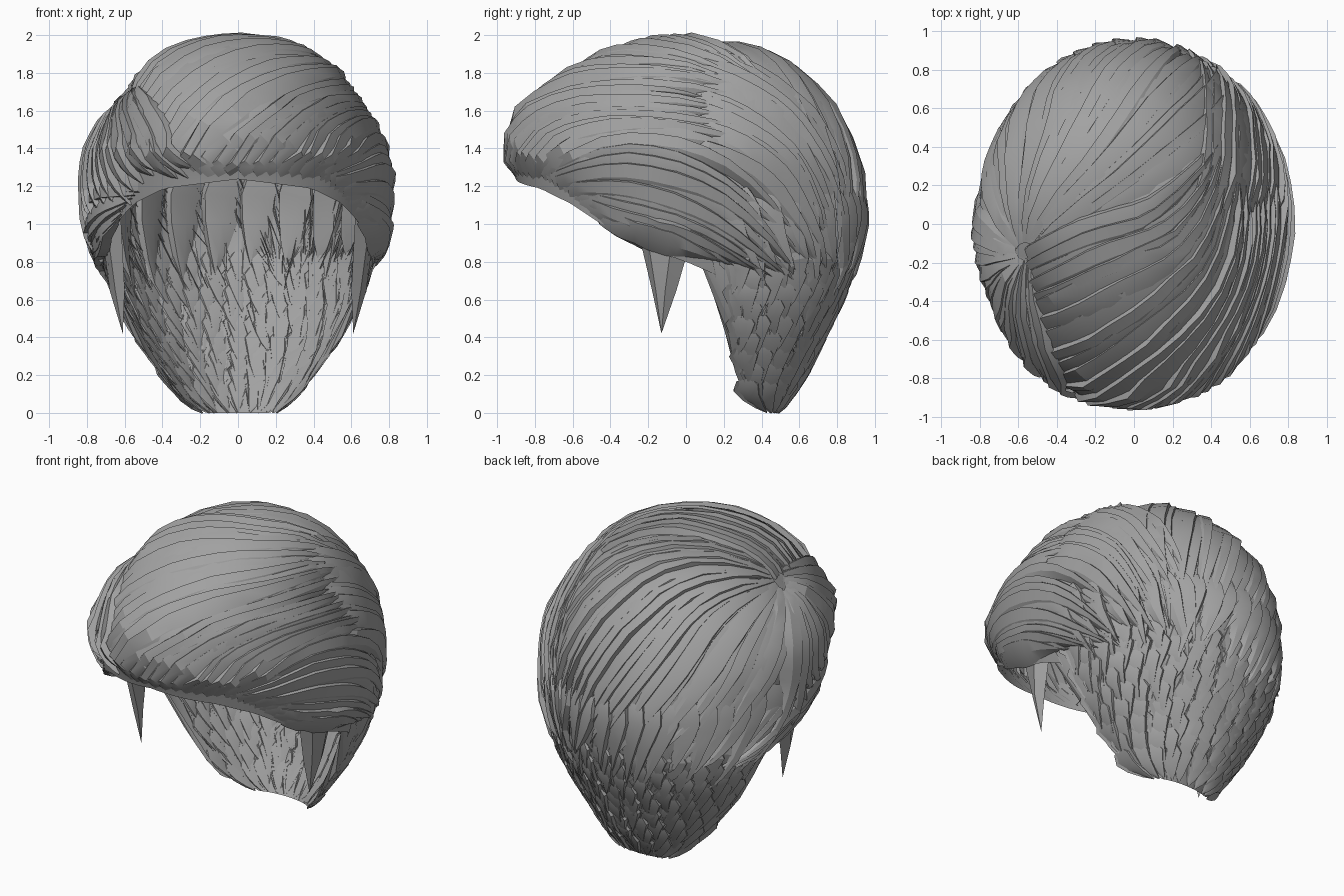
import bpy, bmesh, math, random
from mathutils import Vector
from mathutils.bvhtree import BVHTree

random.seed(4)
cube = bpy.data.objects.get("Cube")
if cube:
    bpy.data.objects.remove(cube)

hair = bpy.data.materials.new("grey hair")
hair.use_nodes = True
GREY = (0.36, 0.36, 0.36, 1)
hair.diffuse_color = GREY
hair.node_tree.nodes["Principled BSDF"].inputs["Base Color"].default_value = GREY

# Head outline by height: z, half width, front depth, back depth, centre y
OUTLINE = [(0, .21, .2, .49, .42), (.1, .33, .3, .57, .3), (.2, .41, .4, .64, .25),
           (.4, .56, .6, .74, .21), (.6, .67, .7, .84, .2), (.8, .74, .78, .91, .18),
           (1, .79, .86, .96, .03), (1.27, .8, .93, .94, 0), (1.4, .78, .98, .9, 0),
           (1.6, .68, .88, .81, 0), (1.8, .53, .63, .62, 0), (1.9, .38, .43, .47, 0),
           (1.95, .22, .24, .26, 0), (1.975, 0, 0, 0, 0)]
CROWN_TOP = OUTLINE[-1][0]
# Lower edge of the hair by angle from the front
EDGE = [(0, 1.25), (30, 1.2), (45, 1.12), (60, .98), (75, .84), (88, .74),
        (92, .12), (110, .03), (125, 0), (180, 0)]


def lookup(table, key):
    for low, high in zip(table, table[1:]):
        if key <= high[0]:
            t = (key - low[0]) / (high[0] - low[0])
            return [a + (b - a) * t for a, b in zip(low, high)][1:]
    return table[-1][1:]


def surface(angle, z):
    wide, front, back, mid = lookup(OUTLINE, z)
    s, c = math.sin(math.radians(angle)), math.cos(math.radians(angle))
    depth = front + mid if c > 0 else back - mid
    inset = .975
    return Vector((wide * s * inset, mid - depth * c * inset, z * .99))


def shell(edge):
    bm = bmesh.new()
    columns, rows = 90, 30
    grid = []
    for i in range(columns):
        angle = 360 * i / columns
        low = edge(min(angle, 360 - angle))
        grid.append([bm.verts.new(surface(angle, low + (CROWN_TOP - low) * math.sin(math.pi / 2 * j / rows)))
                     for j in range(rows + 1)])
    for i in range(columns):
        a, b = grid[i], grid[(i + 1) % columns]
        for j in range(rows):
            bm.faces.new((a[j], b[j], b[j + 1], a[j + 1]))
    bmesh.ops.remove_doubles(bm, verts=bm.verts, dist=.0005)
    return bm


def finish(bm, name):
    mesh = bpy.data.meshes.new(name)
    bm.to_mesh(mesh)
    bm.free()
    mesh.materials.append(hair)
    obj = bpy.data.objects.new(name, mesh)
    bpy.context.collection.objects.link(obj)
    bpy.ops.object.select_all(action="DESELECT")
    obj.select_set(True)
    bpy.context.view_layer.objects.active = obj
    bpy.ops.object.shade_smooth_by_angle(angle=math.radians(20))


guide = BVHTree.FromBMesh(shell(lambda angle: 0))
finish(shell(lambda angle: lookup(EDGE, angle)[0]), "scalp_shell")


def curve_point(points, t):
    # Smooth curve through the points
    n = len(points) - 1
    i = min(int(t * n), n - 1)
    u = t * n - i
    p0, p1, p2, p3 = (points[max(0, min(n, i + k))] for k in (-1, 0, 1, 2))
    return .5 * (2 * p1 + (p2 - p0) * u + (2 * p0 - 5 * p1 + 4 * p2 - p3) * u * u
                 + (3 * p1 - p0 - 3 * p2 + p3) * u ** 3)


def strand(bm, points, width, lift, steps=12, root=.5, raised=0, taper=2):
    # One tapered lock lying on the head, steep on one edge and sloping to the other
    spots = []
    for k in range(steps + 1):
        spot, normal, _, _ = guide.find_nearest(curve_point(points, k / steps))
        if normal.dot(spot - Vector((0, .1, 1))) < 0:
            normal = -normal
        spots.append((spot, normal))
    previous = None
    for k, (spot, normal) in enumerate(spots):
        t = k / steps
        along = spots[min(k + 1, steps)][0] - spots[max(k - 1, 0)][0]
        side = along.cross(normal).normalized()
        w = width * min(root + (1 - root) * t * 3, 1, .02 + (1 - t) * taper)
        high = lift * min(1, .3 + t * 4, .3 + (1 - t) * 4)
        row = [bm.verts.new(spot + side * w * x + normal * (high * y + raised * min(1, t * 5, (1 - t) * 4)))
               for x, y in ((-1, -.5), (-.8, 1), (.1, .7), (1, -.3))]
        if previous:
            for j in range(3):
                bm.faces.new((previous[j], previous[j + 1], row[j + 1], row[j]))
        previous = row


def sweep(name, guides, count, width, lift, jitter=.02, raised=0, flip=1, root=.5):
    # A fan of locks blended between guide paths
    bm = bmesh.new()
    paths = [[Vector((x * flip, y, z)) for x, y, z in path] for path in guides]
    for k in range(count):
        f = k / (count - 1) * (len(paths) - 1)
        i = min(int(f), len(paths) - 2)
        path = [a.lerp(b, f - i) for a, b in zip(paths[i], paths[i + 1])]
        path[-1] += (path[-1] - path[-2]) * random.uniform(-.35, .3)
        for p in path[1:]:
            p += Vector([random.uniform(-jitter, jitter) for _ in range(3)])
        strand(bm, path, width * random.uniform(.7, 1.3), lift * random.uniform(.55, 1.25),
               raised=raised, root=root)
    finish(bm, name)


# Crown locks fan from the parting and swirl round the back
crown = [[(-.6, -.1, 1.68), (-.75, .15, 1.4), (-.78, .35, 1.15), (-.66, .58, .85)],
         [(-.58, -.1, 1.72), (-.6, .4, 1.6), (-.55, .73, 1.25), (-.3, .9, .85)],
         [(-.55, -.1, 1.75), (-.35, .5, 1.8), (-.2, .86, 1.4), (.1, .95, .83)],
         [(-.53, -.1, 1.77), (-.1, .4, 1.9), (.2, .8, 1.5), (.36, .9, .85)],
         [(-.45, -.13, 1.8), (.2, .3, 1.88), (.52, .6, 1.5), (.47, .86, .88)]]
sweep("crown_locks", crown, 26, .08, .036)

# Locks run back from under the front volume
left_back = [[(.3, .0, 1.88), (.42, .45, 1.74), (.4, .72, 1.5), (.32, .9, 1.1)],
             [(.6, .05, 1.68), (.64, .4, 1.5), (.62, .65, 1.25), (.5, .85, .92)],
             [(.75, .05, 1.4), (.76, .36, 1.25), (.7, .58, 1.05), (.58, .75, .78)]]
sweep("left_back_locks", left_back, 13, .085, .042, root=.8)

# Front volume rises from the hairline and sweeps over to the left
quiff = [[(-.55, -.18, 1.72), (-.25, -.05, 1.88), (.1, .08, 1.93), (.46, .45, 1.78)],
         [(-.5, -.45, 1.62), (-.15, -.3, 1.86), (.25, -.1, 1.88), (.48, .4, 1.78)],
         [(-.38, -.8, 1.37), (-.05, -.65, 1.73), (.35, -.25, 1.82), (.52, .28, 1.78)],
         [(-.2, -.9, 1.28), (.14, -.82, 1.58), (.46, -.38, 1.72), (.58, .25, 1.72)],
         [(.15, -.91, 1.28), (.4, -.72, 1.5), (.62, -.3, 1.6), (.7, .3, 1.58)],
         [(.45, -.78, 1.26), (.6, -.52, 1.4), (.75, -.1, 1.47), (.76, .3, 1.4)]]
sweep("front_quiff", quiff, 26, .08, .04, .012, .012, root=.6)

# Side locks sweep back over the ears
side = [[(.45, -.78, 1.25), (.73, -.3, 1.42), (.79, .2, 1.3), (.7, .6, .95)],
        [(.55, -.68, 1.2), (.75, -.3, 1.22), (.8, .18, 1.07), (.7, .58, .72)],
        [(.62, -.56, 1.13), (.77, -.25, 1.02), (.78, .1, .92), (.7, .52, .7)],
        [(.68, -.46, 1.04), (.76, -.2, .92), (.77, 0, .86), (.73, .27, .76)]]
sweep("left_side_locks", side, 12, .07, .04, .012, .008, root=.6)
sweep("right_side_locks", side[1:], 9, .07, .04, .012, .008, flip=-1, root=.6)

# Tuft falls from the parting on the right
tuft = [[(-.58, -.18, 1.72), (-.48, -.6, 1.55), (-.36, -.82, 1.38), (-.24, -.91, 1.27)],
        [(-.6, -.18, 1.68), (-.62, -.5, 1.5), (-.55, -.68, 1.34), (-.46, -.78, 1.22)],
        [(-.62, -.16, 1.66), (-.73, -.3, 1.45), (-.76, -.42, 1.25), (-.66, -.52, 1.1)],
        [(-.63, -.14, 1.66), (-.77, -.1, 1.42), (-.81, -.08, 1.15), (-.74, -.25, .95)],
        [(-.62, -.12, 1.66), (-.78, .02, 1.4), (-.8, .1, 1.1), (-.73, .28, .75)]]
sweep("parting_tuft", tuft, 17, .08, .042, .012, .018, root=.6)

# Pointed under layer above the nape, and loose locks inside the back
nape, lining = bmesh.new(), bmesh.new()
for k in range(22):
    angle = 100 + 160 * k / 21
    lean = random.uniform(4, 16) * (1 if angle < 155 else -1)
    tip = random.uniform(.58, .8)
    strand(nape, [surface(angle, 1.2), surface(angle + lean / 3, .98), surface(angle + lean, tip)],
           .095, .034, 7, taper=1.4)
    if k % 2:
        strand(lining, [surface(angle, 1.35), surface(angle + 3, 1.1), surface(angle + 6, tip + .05)],
               .12, -.025, 5, raised=-.01)
finish(nape, "nape_locks")
finish(lining, "inner_locks")

# Short overlapping pointed tufts cover the neck, outside and inside
for name, lift in (("neck_tufts", .018), ("neck_lining", -.01)):
    bm = bmesh.new()
    for row in range(9):
        z = .06 + row * .085
        count = 10 + row
        for k in range(count):
            angle = 99 + 162 * (k + row % 2 / 2) / count + random.uniform(-3, 3)
            drop = max(z - random.uniform(.06, .12), 0)
            strand(bm, [surface(angle, z + .12), surface(angle, z + .03),
                        surface(angle + random.uniform(-4, 4), drop)], .085, lift, 4, taper=1.2)
    finish(bm, name)

# Sideburn spikes in front of the ears
for name, x in (("left_sideburn", 1), ("right_sideburn", -1)):
    bm = bmesh.new()
    top = [bm.verts.new((x * a, b, 1.03)) for a, b in ((.62, -.27), (.7, -.22), (.73, -.06), (.68, .06), (.62, -.1))]
    low = [bm.verts.new((x * a, b, .65)) for a, b in ((.6, -.18), (.65, -.16), (.68, -.11), (.65, -.05), (.61, -.11))]
    tip = bm.verts.new((x * .61, -.13, .42))
    for j in range(5):
        n = (j + 1) % 5
        bm.faces.new((top[j], top[n], low[n], low[j]))
        bm.faces.new((low[j], low[n], tip))
    bmesh.ops.recalc_face_normals(bm, faces=bm.faces)
    finish(bm, name)
